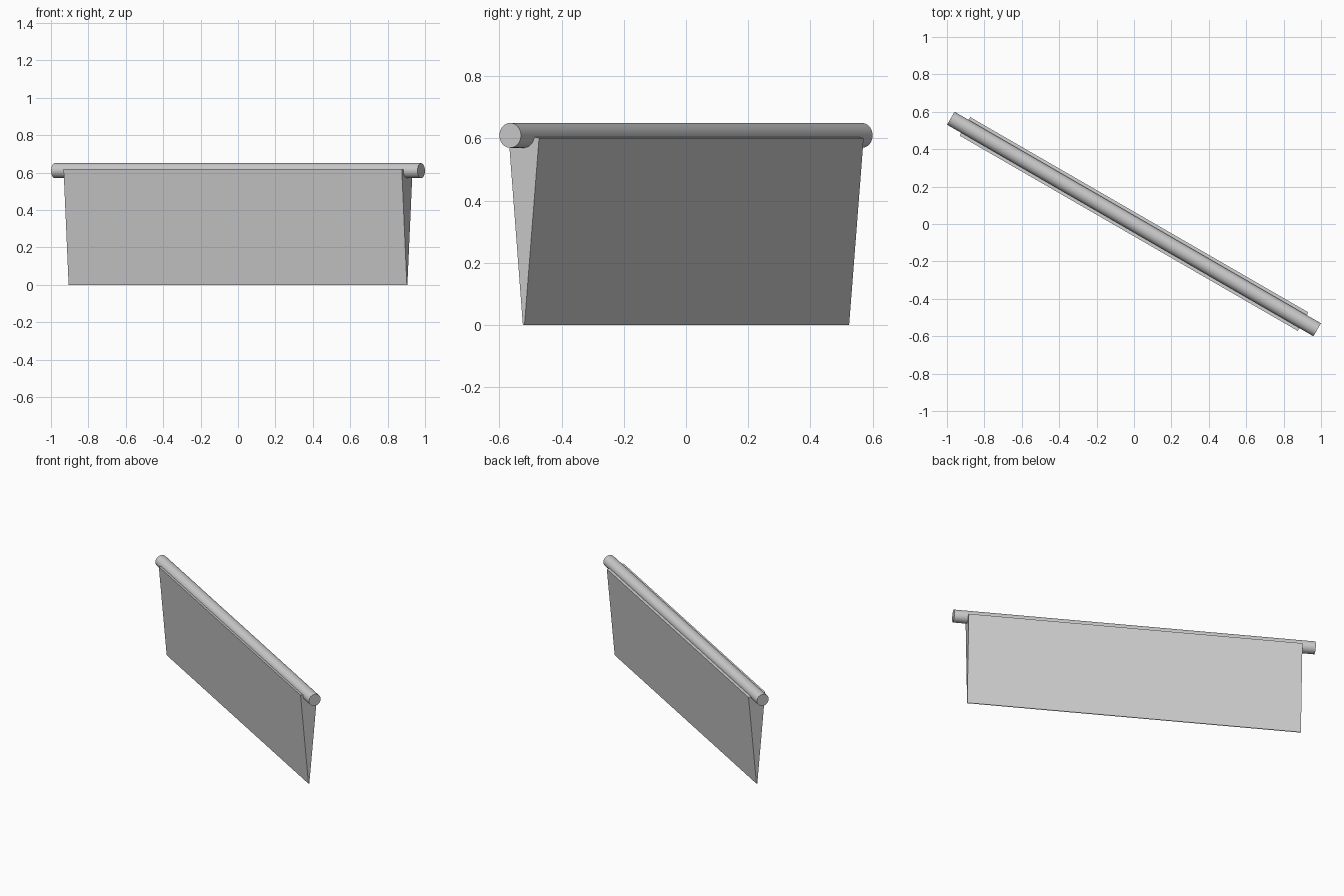
import bpy
import bmesh
import math

cube = bpy.data.objects.get("Cube")
if cube:
    bpy.data.objects.remove(cube, do_unlink=True)

TURN = -math.pi / 6      # both parts run diagonally
HALF_LENGTH = 1.044      # half length of the tapered panel

grey = bpy.data.materials.new("plain grey")
grey.use_nodes = True
colour = (0.6, 0.6, 0.6, 1)
grey.diffuse_color = colour
grey.node_tree.nodes["Principled BSDF"].inputs["Base Color"].default_value = colour

# Round rod along the top
bpy.ops.mesh.primitive_cylinder_add(vertices=32, radius=0.04, depth=2.262,
                                    location=(0, 0, 0.61),
                                    rotation=(0, math.pi / 2, TURN))
rod = bpy.context.object
rod.name = "top_rod"
rod.data.materials.append(grey)
bpy.ops.object.shade_smooth_by_angle(angle=math.radians(35))

# Tapered panel: a thin wedge section extruded along the rod
section = [(-0.003, 0), (0.003, 0), (0.057, 0.602), (-0.057, 0.618)]
bm = bmesh.new()
end = bm.faces.new([bm.verts.new((-HALF_LENGTH, y, z)) for y, z in section])
grown = bmesh.ops.extrude_face_region(bm, geom=[end], use_keep_orig=True)
moved = [v for v in grown["geom"] if isinstance(v, bmesh.types.BMVert)]
bmesh.ops.translate(bm, verts=moved, vec=(2 * HALF_LENGTH, 0, 0))
bmesh.ops.recalc_face_normals(bm, faces=bm.faces)
mesh = bpy.data.meshes.new("tapered_panel")
bm.to_mesh(mesh)
bm.free()
mesh.materials.append(grey)
panel = bpy.data.objects.new("tapered_panel", mesh)
panel.rotation_euler.z = TURN
bpy.context.collection.objects.link(panel)
